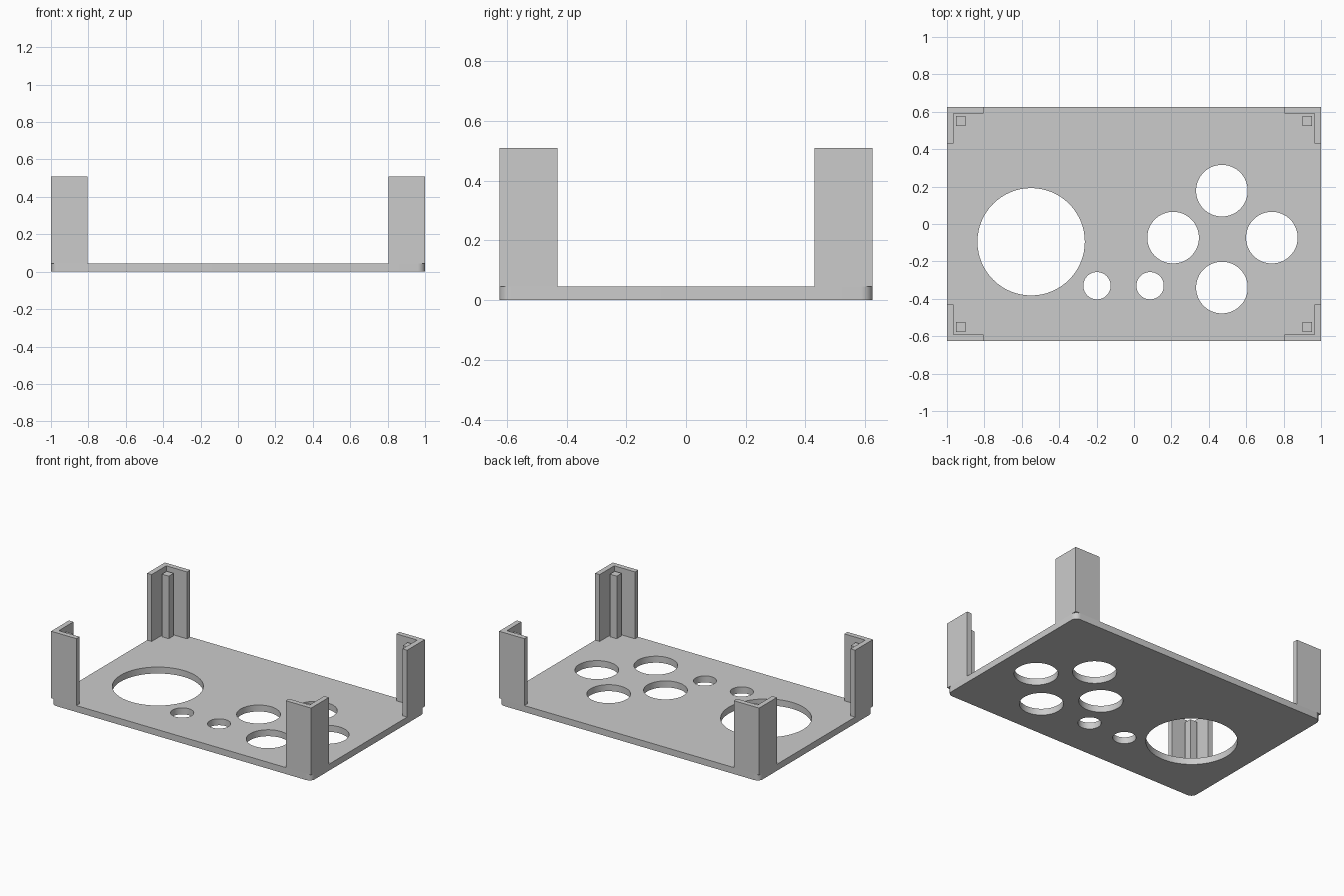
import bpy
import bmesh
from math import cos, sin, pi

default = bpy.data.objects.get("Cube")
if default:
    bpy.data.objects.remove(default, do_unlink=True)

HALF_X, HALF_Y = 1.0, 0.625
PLATE_TOP, BRACKET_TOP, POST_TOP = 0.045, 0.51, 0.48
WALL, REACH, RADIUS = 0.035, 0.195, 0.04

grey = bpy.data.materials.new("plain_grey")
grey.use_nodes = True
grey.diffuse_color = (0.6, 0.6, 0.6, 1)
grey.node_tree.nodes["Principled BSDF"].inputs["Base Color"].default_value = (0.6, 0.6, 0.6, 1)


def arc(cx, cy, r, start, end, steps):
    """Points along a circular arc, both ends included."""
    angles = [start + (end - start) * i / steps for i in range(steps + 1)]
    return [(cx + r * cos(a), cy + r * sin(a)) for a in angles]


def slab(name, outlines, bottom, top):
    """Extrude flat outlines; outlines inside the first one become holes."""
    curve = bpy.data.curves.new(name, "CURVE")
    curve.dimensions = "2D"
    curve.fill_mode = "BOTH"
    curve.extrude = (top - bottom) / 2
    for outline in outlines:
        spline = curve.splines.new("POLY")
        spline.points.add(len(outline) - 1)
        for point, (x, y) in zip(spline.points, outline):
            point.co = (x, y, 0, 1)
        spline.use_cyclic_u = True
    obj = bpy.data.objects.new(name, curve)
    bpy.context.collection.objects.link(obj)
    obj.location.z = (top + bottom) / 2

    # Turn into a clean closed mesh
    bpy.ops.object.select_all(action="DESELECT")
    obj.select_set(True)
    bpy.context.view_layer.objects.active = obj
    bpy.ops.object.convert(target="MESH")
    obj = bpy.context.object
    bm = bmesh.new()
    bm.from_mesh(obj.data)
    bmesh.ops.remove_doubles(bm, verts=bm.verts, dist=0.0001)
    bmesh.ops.recalc_face_normals(bm, faces=bm.faces)
    bm.to_mesh(obj.data)
    bm.free()
    obj.data.materials.clear()
    obj.data.materials.append(grey)
    bpy.ops.object.shade_smooth_by_angle()
    return obj


# Base plate with rounded corners and round openings
rim = []
for i, (sx, sy) in enumerate([(1, 1), (-1, 1), (-1, -1), (1, -1)]):
    rim += arc(sx * (HALF_X - RADIUS), sy * (HALF_Y - RADIUS), RADIUS,
               i * pi / 2, (i + 1) * pi / 2, 10)
openings = [
    (-0.55, -0.095, 0.287),
    (0.47, 0.178, 0.138), (0.209, -0.073, 0.138),
    (0.737, -0.073, 0.138), (0.47, -0.34, 0.138),
    (-0.198, -0.33, 0.073), (0.086, -0.33, 0.073),
]
holes = [arc(x, y, r, 0, 2 * pi, 64)[:-1] for x, y, r in openings]
slab("base_plate", [rim] + holes, 0, PLATE_TOP)

# Corner brackets and posts, measured inward from each corner
angle_profile = [(0, 0), (REACH, 0), (REACH, WALL),
                 (WALL, WALL), (WALL, REACH), (0, REACH)]
near, far = 0.047, 0.1
post_profile = [(near, near), (far, near), (far, far), (near, far)]
for sx, side in ((1, "left"), (-1, "right")):
    for sy, end in ((-1, "front"), (1, "back")):
        def place(profile):
            return [(sx * (HALF_X - u), sy * (HALF_Y - v)) for u, v in profile]
        slab(f"{end}_{side}_bracket", [place(angle_profile)], PLATE_TOP, BRACKET_TOP)
        slab(f"{end}_{side}_post", [place(post_profile)], PLATE_TOP, POST_TOP)
